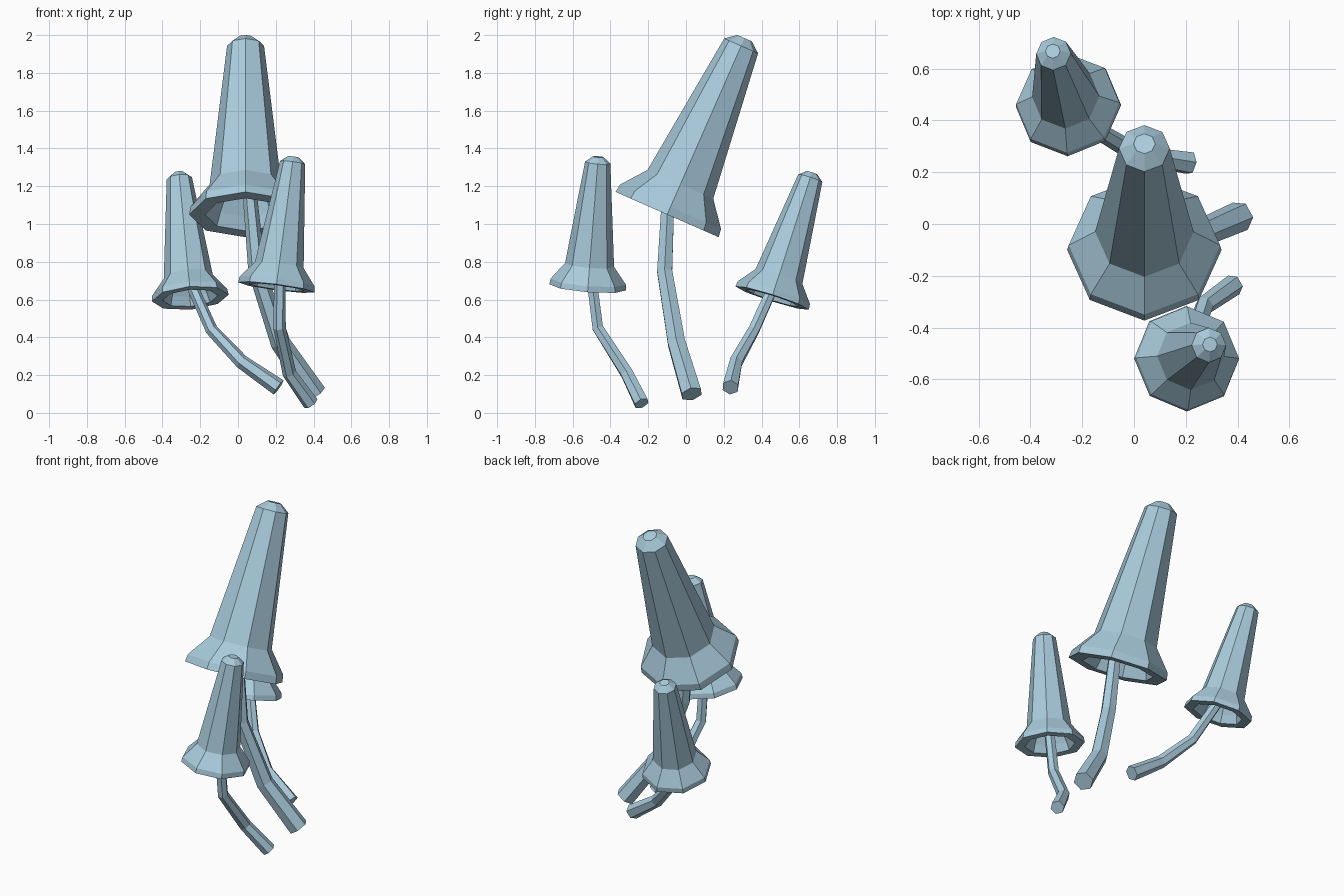
import bpy, bmesh, math
from mathutils import Vector

if "Cube" in bpy.data.objects:
    bpy.data.objects.remove(bpy.data.objects["Cube"])

blue = bpy.data.materials.new("pale_blue")
blue.diffuse_color = (0.40, 0.60, 0.72, 1)
blue.use_nodes = True
blue.node_tree.nodes["Principled BSDF"].inputs["Base Color"].default_value = blue.diffuse_color


def loft(name, rings):
    """Skin a list of vertex rings and close both ends, flat shaded."""
    bm = bmesh.new()
    loops = [[bm.verts.new(p) for p in ring] for ring in rings]
    n = len(loops[0])
    for a, b in zip(loops, loops[1:]):
        for i in range(n):
            j = (i + 1) % n
            bm.faces.new((a[i], a[j], b[j], b[i]))
    bm.faces.new(loops[0])
    bm.faces.new(loops[-1])
    bmesh.ops.recalc_face_normals(bm, faces=bm.faces)
    mesh = bpy.data.meshes.new(name)
    bm.to_mesh(mesh)
    bm.free()
    mesh.materials.append(blue)
    ob = bpy.data.objects.new(name, mesh)
    bpy.context.collection.objects.link(ob)
    return ob


def ring(centre, direction, radius, sides, phase=0.0):
    q = Vector((0, 0, 1)).rotation_difference(Vector(direction).normalized())
    c = Vector(centre)
    return [c + q @ Vector((radius * math.cos(phase + math.tau * i / sides),
                            radius * math.sin(phase + math.tau * i / sides), 0))
            for i in range(sides)]


# Cap profile (radius, distance along axis): hollow ceiling, rim, flare, tip
PROFILE = [(0.13, 0.19), (0.19, 0.07), (0.215, 0.0), (0.298, 0.0),
           (0.292, 0.045), (0.19, 0.175), (0.098, 0.975), (0.042, 1.02)]


def cap(name, base, axis, scale):
    axis, base = Vector(axis).normalized(), Vector(base)
    loft(name, [ring(base + axis * s * scale, axis, r * scale, 8)
                for r, s in PROFILE])


def stem(name, path):
    """Six-sided bent tube; path holds (x, y, z, radius), bottom to top."""
    pts = [Vector(p[:3]) for p in path]
    rings = []
    for i, p in enumerate(pts):
        d = Vector()
        if i > 0:
            d += (p - pts[i - 1]).normalized()
        if i < len(pts) - 1:
            d += (pts[i + 1] - p).normalized()
        rings.append(ring(p, d, path[i][3], 6))
    loft(name, rings)


# Tall middle mushroom
cap("middle_cap", (0.04, -0.10, 1.05), (0, 0.402, 0.916), 1.0)
stem("middle_stem", [(0.41, 0.03, 0.10, 0.06), (0.225, -0.05, 0.37, 0.053),
                     (0.10, -0.113, 0.75, 0.046), (0.055, -0.09, 1.24, 0.036)])

# Small front mushroom
cap("front_cap", (0.203, -0.52, 0.665), (0.09, 0.055, 0.69), 0.685)
stem("front_stem", [(0.385, -0.235, 0.05, 0.042), (0.272, -0.314, 0.21, 0.037),
                    (0.22, -0.467, 0.45, 0.033), (0.222, -0.51, 0.79, 0.03)])

# Small back mushroom
cap("back_cap", (-0.253, 0.456, 0.608), (-0.06, 0.21, 0.66), 0.685)
stem("back_stem", [(0.215, 0.235, 0.135, 0.046), (0.02, 0.265, 0.27, 0.038),
                   (-0.14, 0.36, 0.44, 0.033), (-0.265, 0.485, 0.72, 0.03)])
